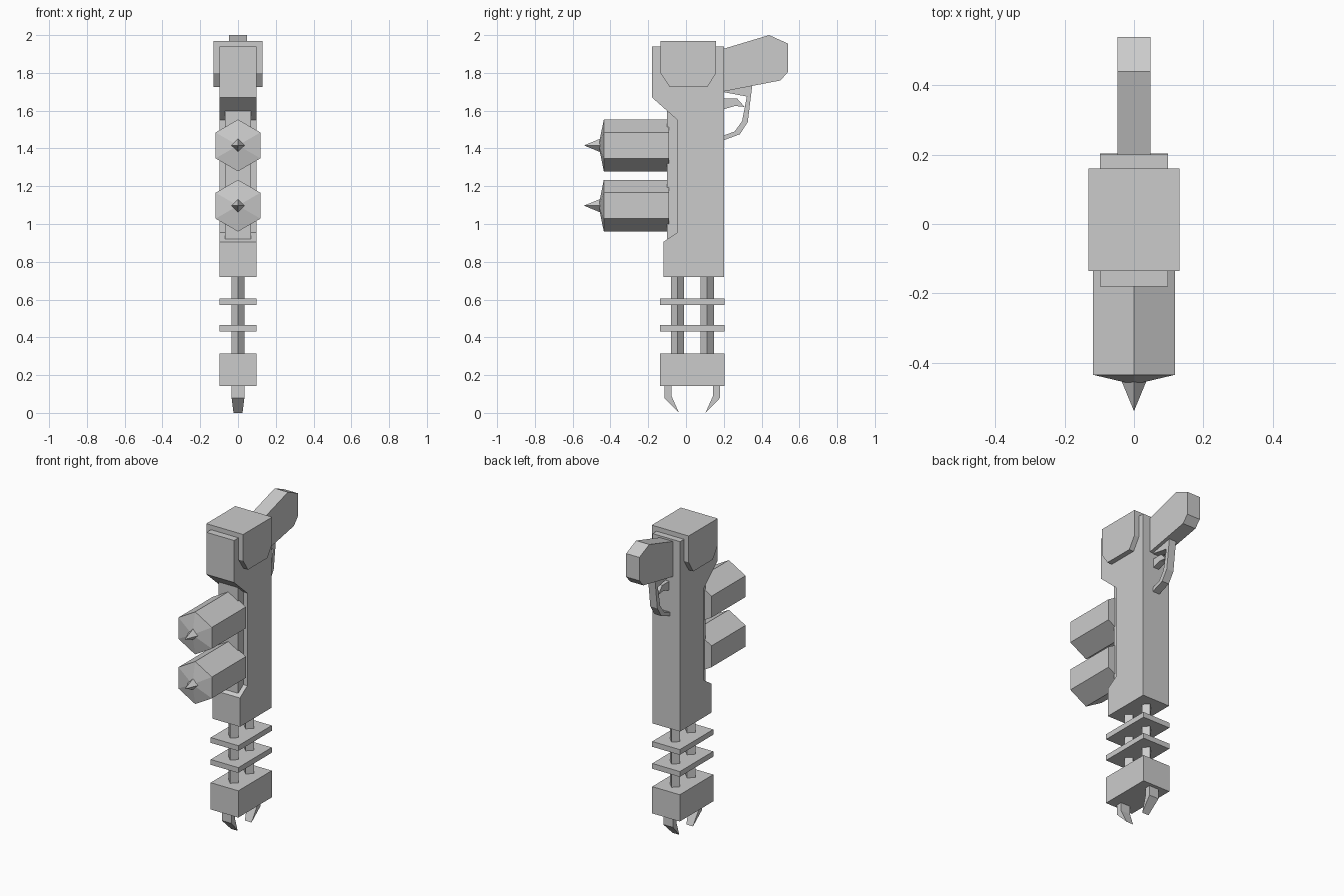
import bpy, bmesh, math
from mathutils import Matrix

cube = bpy.data.objects.get("Cube")
if cube:
    bpy.data.objects.remove(cube, do_unlink=True)

grey = bpy.data.materials.new("plain grey")
grey.use_nodes = True
COLOUR = (0.6, 0.6, 0.6, 1)
grey.diffuse_color = COLOUR
grey.node_tree.nodes["Principled BSDF"].inputs["Base Color"].default_value = COLOUR


def finish(name, bm):
    """Turn a bmesh into a named, flat-shaded object."""
    bmesh.ops.recalc_face_normals(bm, faces=bm.faces[:])
    mesh = bpy.data.meshes.new(name)
    bm.to_mesh(mesh)
    bm.free()
    mesh.materials.append(grey)
    obj = bpy.data.objects.new(name, mesh)
    bpy.context.collection.objects.link(obj)
    return obj


def extrude(name, profile, half):
    """Side profile of (y, z) points, thickened across x."""
    bm = bmesh.new()
    face = bm.faces.new([bm.verts.new((-half, y, z)) for y, z in profile])
    new = bmesh.ops.extrude_face_region(bm, geom=[face])["geom"]
    bmesh.ops.translate(bm, vec=(2 * half, 0, 0),
                        verts=[v for v in new if isinstance(v, bmesh.types.BMVert)])
    return finish(name, bm)


def box(name, half, y0, y1, z0, z1):
    return extrude(name, [(y0, z0), (y1, z0), (y1, z1), (y0, z1)], half)


def cone(name, sides, r1, r2, depth, matrix):
    bm = bmesh.new()
    bmesh.ops.create_cone(bm, cap_ends=True, segments=sides, radius1=r1,
                          radius2=r2, depth=depth, matrix=matrix)
    bmesh.ops.dissolve_degenerate(bm, dist=0.0001, edges=bm.edges[:])
    return finish(name, bm)


def forward_cone(name, sides, r1, r2, y0, y1, z):
    """Cone pointing to the front, with a corner straight up."""
    m = Matrix.Translation((0, (y0 + y1) / 2, z)) @ Matrix.Rotation(math.pi / 2, 4, "X")
    return cone(name, sides, r1, r2, abs(y1 - y0), m)


# Main body with a shallow recess in its front
extrude("body", [(-.18, 1.94), (.2, 1.94), (.2, .72), (-.12, .72), (-.12, .905),
                 (-.045, .955), (-.045, 1.55), (-.18, 1.67)], .098)
box("recess_panel", .07, -.1, 0, .92, 1.605)
extrude("top_cap", [(-.135, 1.97), (.16, 1.97), (.16, 1.8), (.113, 1.725),
                    (-.085, 1.725), (-.135, 1.8)], .131)

# Grip, trigger guard and trigger on the back
extrude("grip", [(.19, 1.925), (.44, 2), (.54, 1.955), (.54, 1.805),
                 (.5, 1.76), (.19, 1.7)], .047)
extrude("trigger_guard", [(.19, 1.71), (.352, 1.745), (.327, 1.54), (.285, 1.475),
                          (.19, 1.44), (.19, 1.465), (.258, 1.49), (.297, 1.545),
                          (.322, 1.675), (.19, 1.7)], .025)
extrude("trigger", [(.19, 1.665), (.27, 1.665), (.31, 1.62), (.26, 1.625),
                    (.19, 1.605)], .02)

# Two hexagonal canisters with pointed ends
for place, z in (("upper", 1.416), ("lower", 1.097)):
    forward_cone(place + "_canister", 6, .137, .137, -.09, -.435, z)
    forward_cone(place + "_canister_end", 6, .137, 0, -.435, -.463, z)
    forward_cone(place + "_spike", 4, .036, 0, -.453, -.54, z)

# Square rods set cornerwise, threaded through plates
for place, y in (("front", -.045), ("back", .112)):
    cone(place + "_rod", 4, .035, .035, .45, Matrix.Translation((0, y, .515)))
for place, z in (("upper", .588), ("lower", .447)):
    box(place + "_plate", .098, -.137, .203, z - .017, z + .017)
box("claw_block", .098, -.137, .203, .143, .315)

# Hooked claws, narrowing towards the tip and mirrored front to back
for place, side in (("front", -1), ("back", 1)):
    hook = [(.148, .15), (.148, .08), (.07, 0), (.11, .09), (.11, .15)]
    claw = extrude(place + "_claw", [(.033 + side * d, z) for d, z in hook], .034)
    for v in claw.data.vertices:
        if v.co.z < .05:
            v.co.x *= .7
